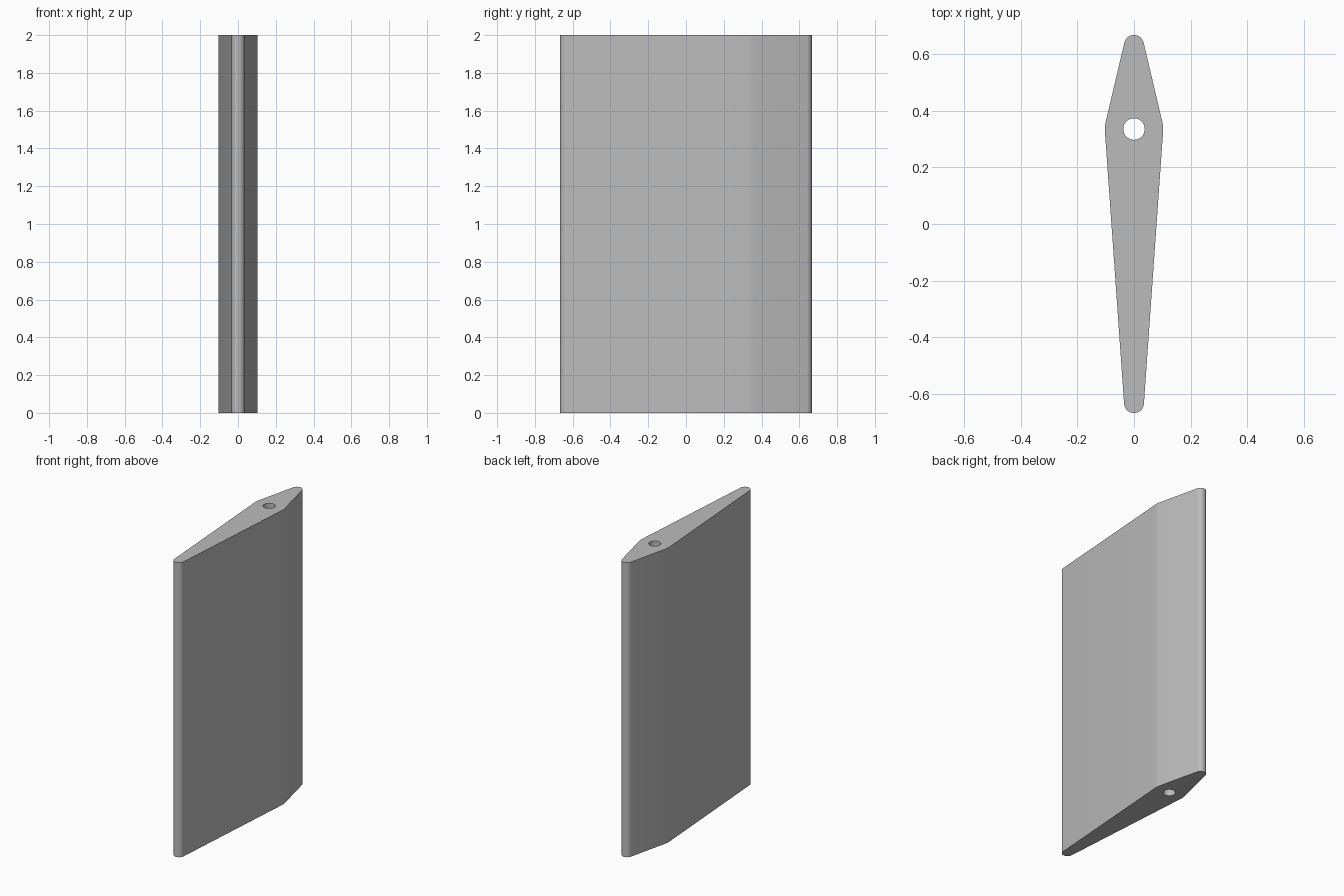
import bpy
import bmesh
from math import sin, cos, asin, pi, radians

cube = bpy.data.objects.get("Cube")
if cube:
    bpy.data.objects.remove(cube, do_unlink=True)

HEIGHT = 2.0
NOSE_Y, PIVOT_Y, TAIL_Y = 0.632, 0.335, -0.632
TIP_R, BODY_R, HOLE_R = 0.035, 0.103, 0.038


def arc(y, radius, start, end, steps):
    """Points on a circle centred on the middle line."""
    angles = [start + (end - start) * i / steps for i in range(steps + 1)]
    return [(radius * cos(a), y + radius * sin(a)) for a in angles]


def add_loop(bm, points):
    verts = [bm.verts.new((x, y, 0)) for x, y in points]
    return [bm.edges.new((v, verts[(i + 1) % len(verts)])) for i, v in enumerate(verts)]


# Flat grey finish
grey = bpy.data.materials.new("light_grey")
grey.use_nodes = True
colour = (0.5, 0.5, 0.5, 1)
grey.diffuse_color = colour
grey.node_tree.nodes["Principled BSDF"].inputs["Base Color"].default_value = colour

# Outline: three circles joined by their outer tangents
nose_slope = asin((BODY_R - TIP_R) / (NOSE_Y - PIVOT_Y))
tail_slope = asin((BODY_R - TIP_R) / (PIVOT_Y - TAIL_Y))
outline = (
    arc(TAIL_Y, TIP_R, pi + tail_slope, 2 * pi - tail_slope, 16)
    + arc(PIVOT_Y, BODY_R, -tail_slope, nose_slope, 4)
    + arc(NOSE_Y, TIP_R, nose_slope, pi - nose_slope, 16)
    + arc(PIVOT_Y, BODY_R, pi - nose_slope, pi + tail_slope, 4)
)
hole = arc(PIVOT_Y, HOLE_R, 0, 2 * pi, 32)[:-1]

# Vane blade with a shaft hole running through its whole height
bm = bmesh.new()
edges = add_loop(bm, outline) + add_loop(bm, hole)
bmesh.ops.triangle_fill(bm, edges=edges, use_beauty=True, normal=(0, 0, 1))
top = bmesh.ops.extrude_face_region(bm, geom=bm.faces[:], use_keep_orig=True)
top_verts = [g for g in top["geom"] if isinstance(g, bmesh.types.BMVert)]
bmesh.ops.translate(bm, verts=top_verts, vec=(0, 0, HEIGHT))
bmesh.ops.recalc_face_normals(bm, faces=bm.faces[:])
mesh = bpy.data.meshes.new("vane_blade")
bm.to_mesh(mesh)
bm.free()
mesh.materials.append(grey)

blade = bpy.data.objects.new("vane_blade", mesh)
bpy.context.collection.objects.link(blade)
bpy.ops.object.select_all(action="DESELECT")
blade.select_set(True)
bpy.context.view_layer.objects.active = blade
bpy.ops.object.shade_smooth_by_angle(angle=radians(30))
